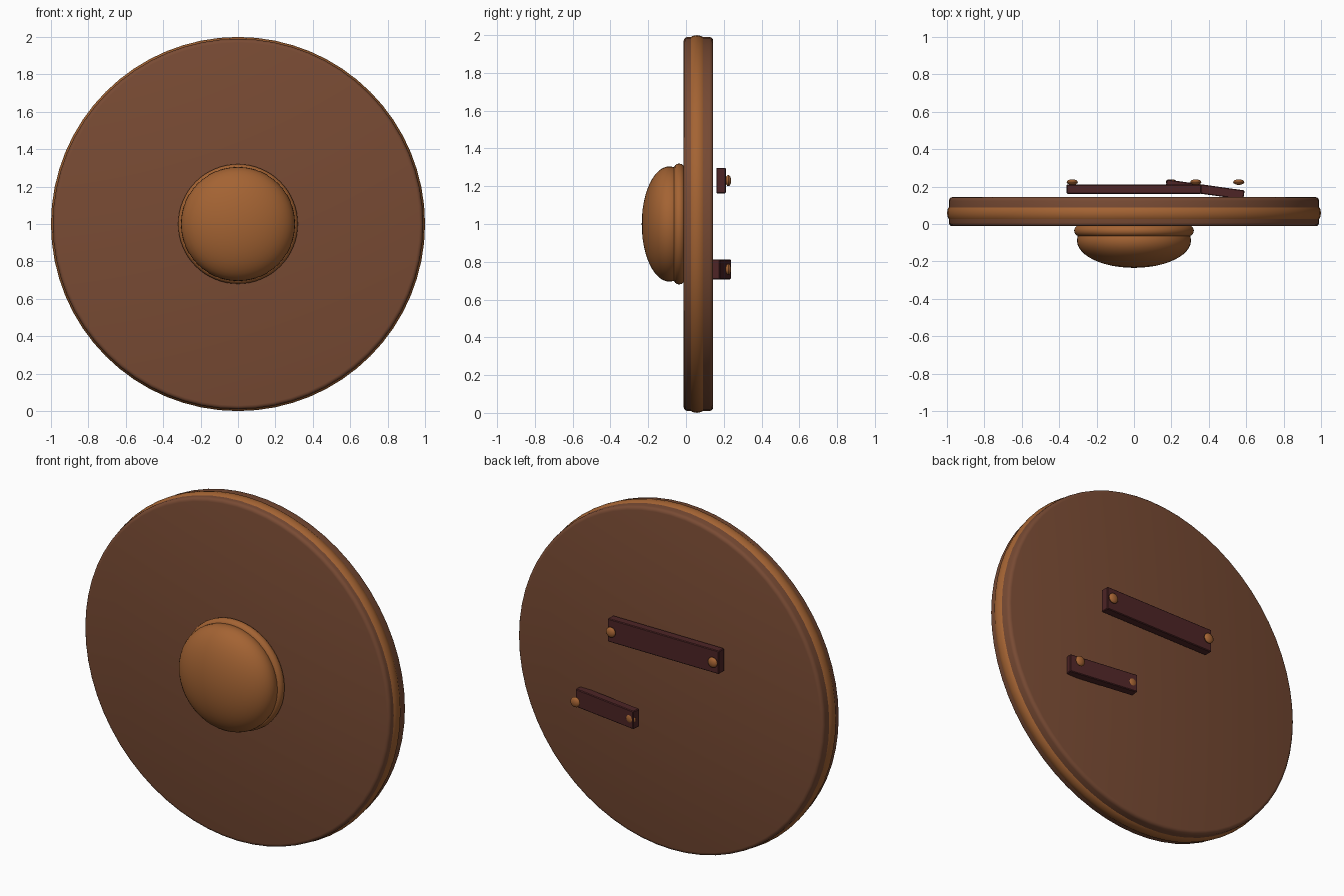
import bpy
import math

cube = bpy.data.objects.get("Cube")
if cube:
    bpy.data.objects.remove(cube, do_unlink=True)

FACING = (math.pi / 2, 0, 0)   # turns a z axis to the front-back direction
CENTRE_Z = 1.0


def make_material(name, colour):
    mat = bpy.data.materials.new(name)
    mat.use_nodes = True
    mat.diffuse_color = (*colour, 1)
    bsdf = mat.node_tree.nodes["Principled BSDF"]
    bsdf.inputs["Base Color"].default_value = (*colour, 1)
    bsdf.inputs["Roughness"].default_value = 0.6
    return mat


wood = make_material("brown wood", (0.19, 0.07, 0.034))
copper = make_material("copper", (0.37, 0.125, 0.033))
leather = make_material("dark leather", (0.075, 0.018, 0.019))


def finish(name, mat, scale=(1, 1, 1), bevel=0, segments=1, smooth=True):
    """Name, scale, colour, bevel and shade the object just added."""
    obj = bpy.context.object
    obj.name = name
    obj.scale = scale
    bpy.ops.object.transform_apply(location=False, rotation=False, scale=True)
    obj.data.materials.append(mat)
    if bevel:
        mod = obj.modifiers.new("Bevel", 'BEVEL')
        mod.width = bevel
        mod.segments = segments
        mod.limit_method = 'ANGLE'
        bpy.ops.object.modifier_apply(modifier=mod.name)
    if smooth:
        bpy.ops.object.shade_smooth_by_angle(angle=math.radians(35))
    return obj


def ring(name, y, major, minor):
    bpy.ops.mesh.primitive_torus_add(
        major_segments=64, minor_segments=16, major_radius=major,
        minor_radius=minor, location=(0, y, CENTRE_Z), rotation=FACING)
    return finish(name, copper)


def strap(name, location, size, turn=0):
    bpy.ops.mesh.primitive_cube_add(size=1, location=location, rotation=(0, 0, turn))
    return finish(name, leather, size, bevel=0.004, smooth=False)


def rivet(name, x, z):
    bpy.ops.mesh.primitive_uv_sphere_add(
        segments=16, ring_count=8, radius=0.03, location=(x, 0.224, z), rotation=FACING)
    return finish(name, copper, (1, 1, 0.5))


# Round board with softened edges
bpy.ops.mesh.primitive_cylinder_add(
    vertices=64, radius=0.99, depth=0.156, location=(0, 0.066, CENTRE_Z), rotation=FACING)
finish("shield_board", wood, bevel=0.02, segments=3)

# Metal band around the edge
ring("rim_band", 0.058, 0.94, 0.06)

# Central boss and its collar
ring("boss_collar", -0.036, 0.29, 0.03)
bpy.ops.mesh.primitive_uv_sphere_add(
    segments=48, ring_count=24, radius=0.305, location=(0, -0.088, CENTRE_Z), rotation=FACING)
finish("boss_dome", copper, (1, 1, 0.48))

# Arm strap, level across the back
strap("arm_strap", (0, 0.186, 1.23), (0.72, 0.05, 0.135))
for side, x in (("left", 0.33), ("right", -0.33)):
    rivet("arm_rivet_" + side, x, 1.23)

# Hand grip, shorter and slightly turned
strap("hand_grip", (0.38, 0.184, 0.76), (0.42, 0.05, 0.105), math.radians(-8))
for side, x in (("left", 0.56), ("right", 0.20)):
    rivet("grip_rivet_" + side, x, 0.76)
